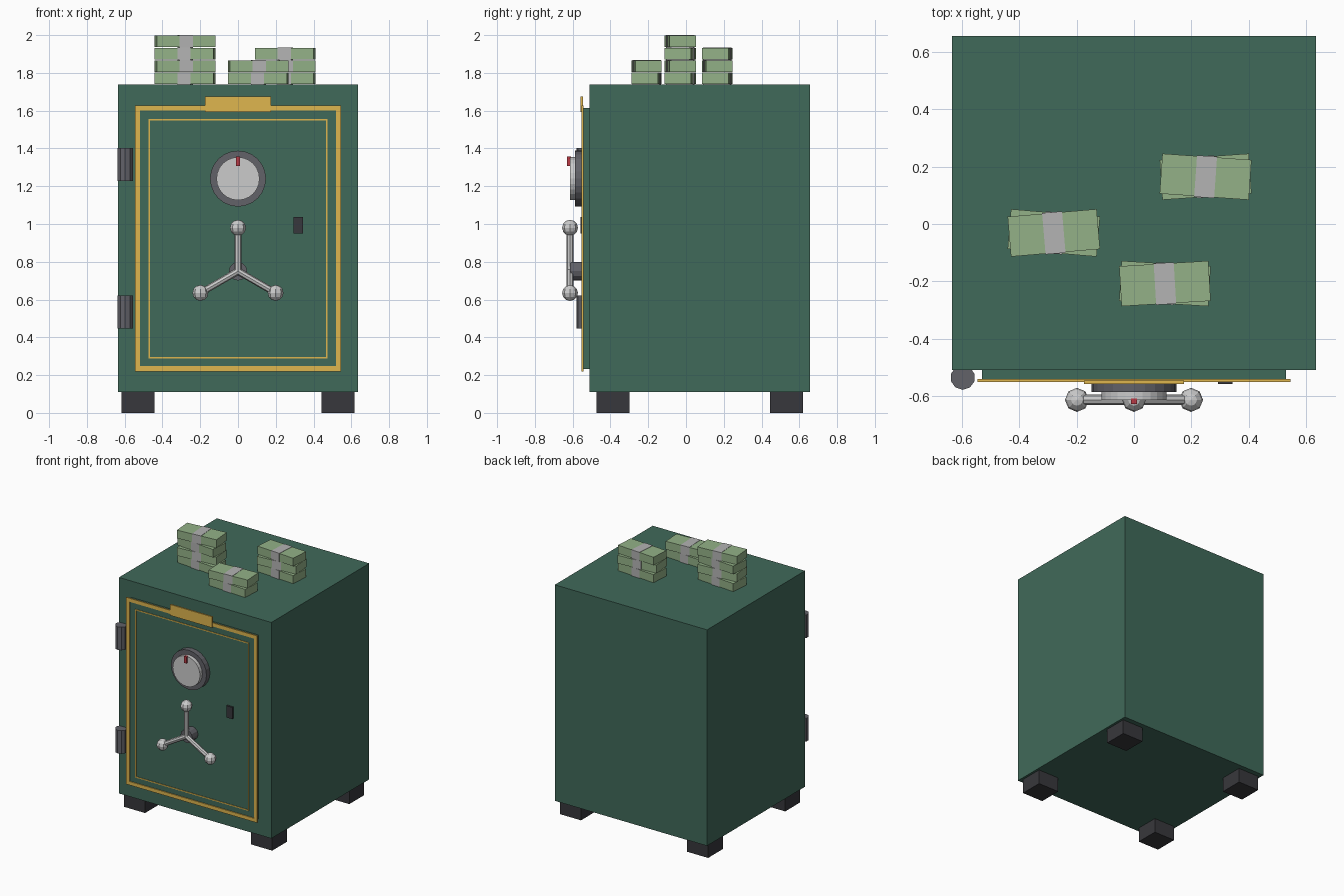
import bpy, bmesh, math
from mathutils import Vector, Matrix

if "Cube" in bpy.data.objects:
    bpy.data.objects.remove(bpy.data.objects["Cube"])


def material(name, r, g, b):
    m = bpy.data.materials.new(name)
    m.diffuse_color = (*[(c / 255) ** 2.2 for c in (r, g, b)], 1)
    m.use_nodes = True
    m.node_tree.nodes["Principled BSDF"].inputs["Base Color"].default_value = m.diffuse_color
    return m


GREEN = material("green_paint", 66, 105, 90)
GOLD = material("gold_trim", 222, 180, 80)
DARK = material("dark_iron", 58, 58, 62)
IRON = material("iron", 98, 98, 104)
STEEL = material("steel", 200, 200, 204)
RED = material("red_mark", 185, 60, 70)
NOTE = material("banknote_green", 146, 176, 134)
BAND = material("paper_band", 178, 178, 178)


def finish(name, bm, mat):
    bmesh.ops.recalc_face_normals(bm, faces=bm.faces)
    me = bpy.data.meshes.new(name)
    bm.to_mesh(me)
    bm.free()
    me.materials.append(mat)
    ob = bpy.data.objects.new(name, me)
    bpy.context.collection.objects.link(ob)
    return ob


def box(name, lo, hi, mat):
    lo, hi = Vector(lo), Vector(hi)
    bm = bmesh.new()
    bmesh.ops.create_cube(bm, size=1, matrix=Matrix.Translation((lo + hi) / 2)
                          @ Matrix.Diagonal((*(hi - lo), 1)))
    return finish(name, bm, mat)


def rod(name, a, b, r, sides, mat):
    a, b = Vector(a), Vector(b)
    bm = bmesh.new()
    rot = (b - a).to_track_quat('Z', 'Y').to_matrix().to_4x4()
    bmesh.ops.create_cone(bm, cap_ends=True, segments=sides, radius1=r, radius2=r,
                          depth=(b - a).length, matrix=Matrix.Translation((a + b) / 2) @ rot)
    return finish(name, bm, mat)


def frame(name, half_x, z0, z1, width, y0, y1, mat):
    """Rectangular picture-frame ring facing -y."""
    bm = bmesh.new()
    rings = []
    for d in (0, width):
        x, lo, hi = half_x - d, z0 + d, z1 - d
        rings.append([bm.verts.new((px, y0, pz))
                      for px, pz in ((-x, lo), (x, lo), (x, hi), (-x, hi))])
    outer, inner = rings
    faces = [bm.faces.new((outer[i], outer[(i + 1) % 4], inner[(i + 1) % 4], inner[i]))
             for i in range(4)]
    ext = bmesh.ops.extrude_face_region(bm, geom=faces, use_keep_orig=True)
    bmesh.ops.translate(bm, vec=(0, y1 - y0, 0),
                        verts=[v for v in ext["geom"] if isinstance(v, bmesh.types.BMVert)])
    return finish(name, bm, mat)


# Body, door and feet
box("safe_body", (-0.635, -0.51, 0.11), (0.635, 0.656, 1.738), GREEN)
box("door", (-0.53, -0.545, 0.232), (0.53, -0.50, 1.615), GREEN)
for sx in (-1, 1):
    for y in (-0.387, 0.531):
        box("foot", (sx * 0.53 - 0.0875, y - 0.0875, 0),
            (sx * 0.53 + 0.0875, y + 0.0875, 0.115), DARK)

# Gold door trim and blank plate
frame("outer_trim", 0.546, 0.22, 1.628, 0.027, -0.552, -0.542, GOLD)
frame("inner_trim", 0.474, 0.288, 1.556, 0.008, -0.549, -0.542, GOLD)
box("door_plate", (-0.175, -0.558, 1.593), (0.175, -0.546, 1.675), GOLD)

# Hinges
for z in (0.535, 1.315):
    rod("hinge", (-0.598, -0.536, z - 0.087), (-0.598, -0.536, z + 0.087), 0.043, 10, IRON)

# Combination dial
rod("dial_base", (0, -0.54, 1.24), (0, -0.587, 1.24), 0.148, 24, IRON)
rod("dial_face", (0, -0.58, 1.24), (0, -0.615, 1.24), 0.114, 24, STEEL)
box("dial_mark", (-0.011, -0.629, 1.307), (0.011, -0.61, 1.357), RED)

# Keyhole
box("keyhole", (0.294, -0.559, 0.95), (0.344, -0.54, 1.038), DARK)

# Three-spoke handle
hub = Vector((0, -0.614, 0.75))
rod("handle_hub", (0, -0.54, 0.75), hub, 0.049, 12, IRON)
for i in range(3):
    a = math.radians(90 + 120 * i)
    tip = hub + Vector((math.cos(a), 0, math.sin(a))) * 0.23
    rod("handle_spoke", hub, tip, 0.018, 8, STEEL)
    bm = bmesh.new()
    bmesh.ops.create_uvsphere(bm, u_segments=8, v_segments=6, radius=0.042,
                              matrix=Matrix.Translation(tip) @ Matrix.Rotation(math.pi / 2, 4, 'Z'))
    finish("handle_knob", bm, STEEL)

# Banded cash stacks, alternately twisted
PITCH = 0.0655
for x, y, count, twist in ((-0.28, -0.031, 4, 0.085), (0.25, 0.165, 3, 0.07), (0.108, -0.208, 2, 0.06)):
    for k in range(count):
        z = 1.738 + PITCH * (k + 0.5)
        for name, sx, sy, sz, mat in (("cash_bundle", 0.312, 0.14, 0.061, NOTE),
                                      ("cash_band", 0.07, 0.145, 0.0652, BAND)):
            ob = box(name, (-sx / 2, -sy / 2, -sz / 2), (sx / 2, sy / 2, sz / 2), mat)
            ob.location = (x, y, z)
            ob.rotation_euler.z = twist if k % 2 else -twist
